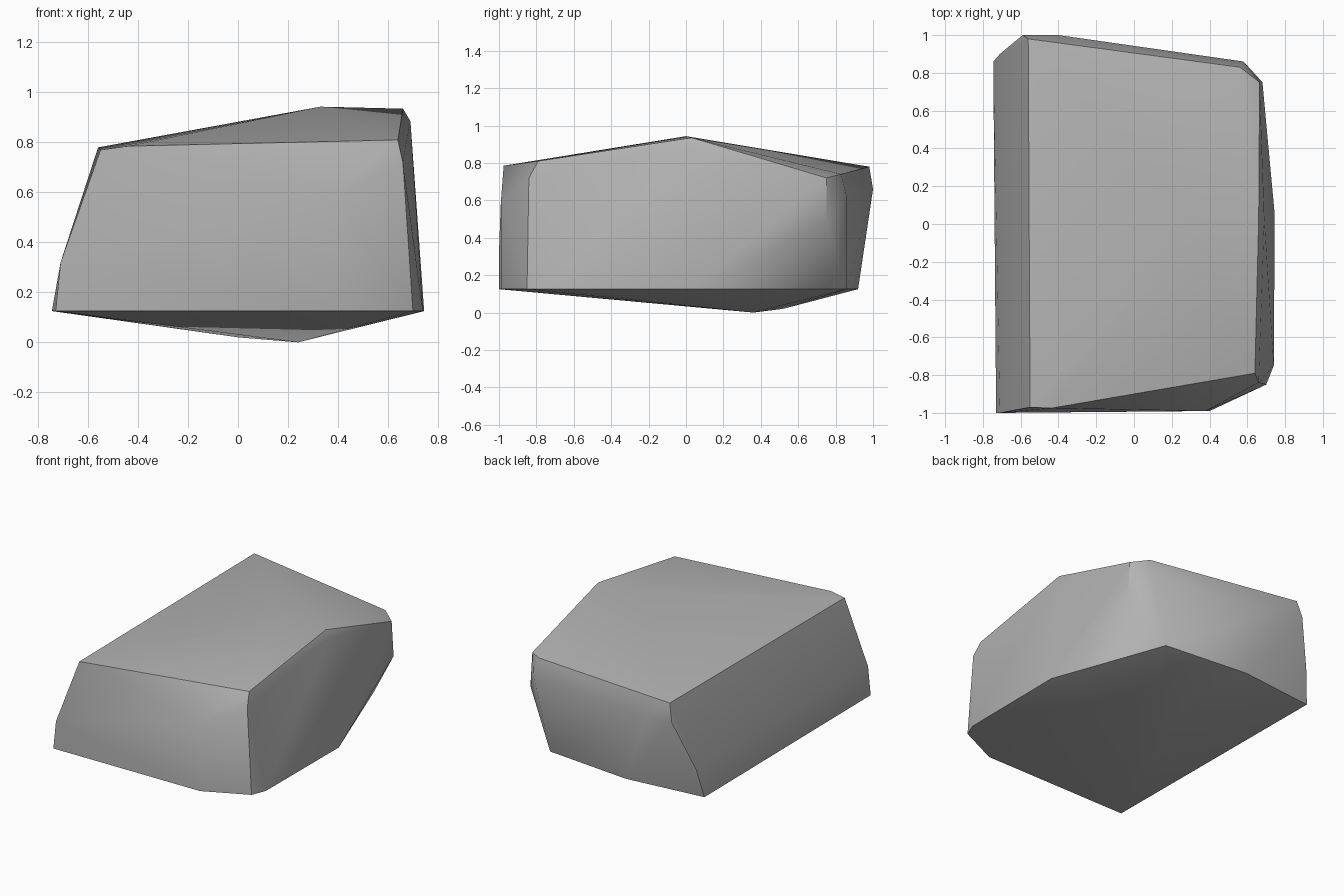
import bpy
import bmesh
from math import radians

# Remove the default cube only
default_cube = bpy.data.objects.get("Cube")
if default_cube:
    bpy.data.objects.remove(default_cube, do_unlink=True)


def make_material(name, colour):
    material = bpy.data.materials.new(name)
    material.use_nodes = True
    material.diffuse_color = colour
    shader = next(n for n in material.node_tree.nodes if n.type == "BSDF_PRINCIPLED")
    shader.inputs["Base Color"].default_value = colour
    return material


def hull_object(name, corner_groups, material, sharp_angle):
    """Wrap a convex skin around the named corner groups."""
    mesh = bpy.data.meshes.new(name)
    bm = bmesh.new()
    for corners in corner_groups.values():
        for corner in corners:
            bm.verts.new(corner)
    result = bmesh.ops.convex_hull(bm, input=list(bm.verts), use_existing_faces=False)
    loose = {v for v in result["geom_interior"] + result["geom_unused"]
             if isinstance(v, bmesh.types.BMVert) and v.is_valid and not v.link_faces}
    bmesh.ops.delete(bm, geom=list(loose), context="VERTS")
    # Merge nearly coplanar triangles into broad facets
    bmesh.ops.dissolve_limit(bm, angle_limit=radians(2), verts=list(bm.verts), edges=list(bm.edges))
    bmesh.ops.recalc_face_normals(bm, faces=list(bm.faces))
    bm.to_mesh(mesh)
    bm.free()

    obj = bpy.data.objects.new(name, mesh)
    bpy.context.collection.objects.link(obj)
    mesh.materials.append(material)

    bpy.ops.object.select_all(action="DESELECT")
    obj.select_set(True)
    bpy.context.view_layer.objects.active = obj
    bpy.ops.object.shade_smooth_by_angle(angle=sharp_angle)
    return obj


# Corners of the boulder, grouped by where they sit on the stone
rim = 0.125
boulder_corners = {
    "underside_keel": [(0.24, 0.36, 0), (0, 0.52, 0.02)],
    "front_rim": [(-0.73, -1, rim), (0.4, -0.99, rim), (0.7, -0.85, rim)],
    "side_rim": [(0.74, -0.75, rim), (0.745, 0.05, rim)],
    "back_rim": [(0.45, 0.86, rim), (-0.18, 0.92, rim), (-0.745, 0.86, rim)],
    "sloping_side": [(-0.71, -1, 0.32), (-0.71, 0.9, 0.32)],
    "front_shoulder": [(-0.55, -0.97, 0.77), (-0.44, -0.975, 0.785), (0.38, -0.99, 0.59)],
    "front_corner": [(0.66, -0.84, 0.72), (0.64, -0.79, 0.81)],
    "summit": [(0.33, 0, 0.943), (0.66, 0.03, 0.935), (0.69, 0.03, 0.885)],
    "side_corner": [(0.68, 0.75, 0.48), (0.665, 0.75, 0.72)],
    "back_corner": [(0.58, 0.86, 0.62), (0.56, 0.83, 0.74)],
    "back_shoulder": [(-0.56, 0.98, 0.78), (-0.59, 1, 0.66), (-0.4, 1, 0.66)],
}

stone_grey = make_material("stone_grey", (0.45, 0.45, 0.45, 1))
hull_object("boulder", boulder_corners, stone_grey, radians(35))
